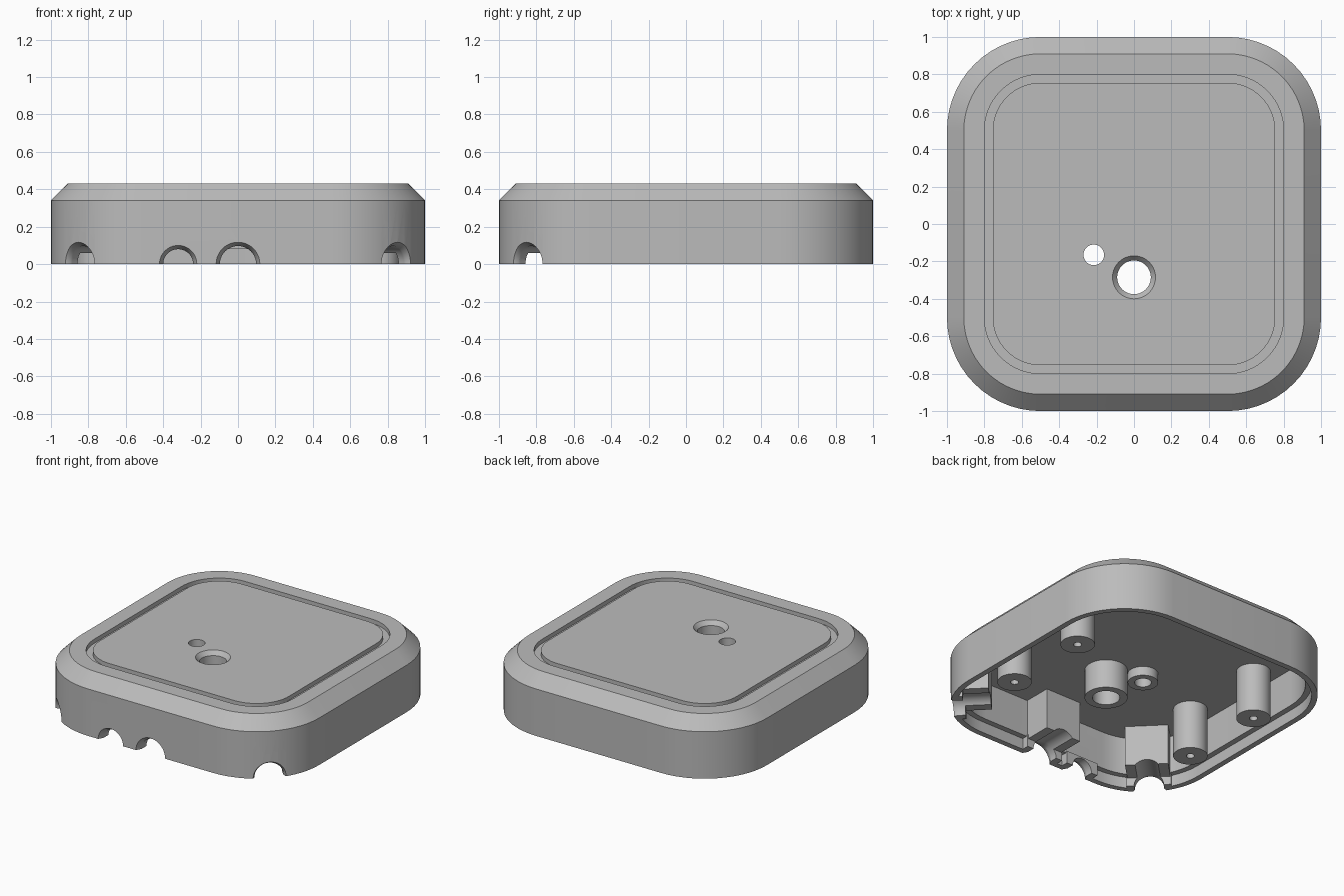
import bpy, bmesh, math
from mathutils import Matrix

if "Cube" in bpy.data.objects:
    bpy.data.objects.remove(bpy.data.objects["Cube"])

grey = bpy.data.materials.new("plain grey")
grey.use_nodes = True
colour = (0.5, 0.5, 0.5, 1)
grey.diffuse_color = colour
grey.node_tree.nodes["Principled BSDF"].inputs["Base Color"].default_value = colour


def finish(name, bm, matrix=Matrix()):
    bmesh.ops.recalc_face_normals(bm, faces=bm.faces)
    mesh = bpy.data.meshes.new(name)
    bm.to_mesh(mesh)
    bm.free()
    mesh.transform(matrix)
    mesh.materials.append(grey)
    ob = bpy.data.objects.new(name, mesh)
    bpy.context.collection.objects.link(ob)
    return ob


def loft(name, rings, matrix=Matrix()):
    """Skin a list of point rings and cap both ends."""
    bm = bmesh.new()
    loops = [[bm.verts.new(p) for p in ring] for ring in rings]
    n = len(loops[0])
    for a, b in zip(loops, loops[1:]):
        for i in range(n):
            j = (i + 1) % n
            bm.faces.new((a[i], a[j], b[j], b[i]))
    bm.faces.new(loops[0])
    bm.faces.new(loops[-1])
    return finish(name, bm, matrix)


def rounded_square(inset, z, steps=14):
    ring = []
    for k in range(4):
        cx, cy = ((.5, .5), (-.5, .5), (-.5, -.5), (.5, -.5))[k]
        for i in range(steps + 1):
            t = math.pi / 2 * (k + i / steps)
            r = .5 - inset
            ring.append((cx + r * math.cos(t), cy + r * math.sin(t), z))
    return ring


def lathe(name, profile, matrix=Matrix(), sides=40):
    rings = [[(r * math.cos(2 * math.pi * i / sides), r * math.sin(2 * math.pi * i / sides), z)
              for i in range(sides)] for r, z in profile]
    return loft(name, rings, matrix)


def block(name, x, y, z, matrix=Matrix()):
    """Box from x, y and z ranges."""
    return loft(name, [[(x[0], y[0], h), (x[1], y[0], h), (x[1], y[1], h), (x[0], y[1], h)]
                       for h in z], matrix)


def turn(angle):
    return Matrix.Rotation(math.radians(angle), 4, "Z")


parts, cutters = [], []

# Hollow shell: ceiling, inner wall, rim ledge, outer wall, chamfer, top groove
shell = [(.08, .352), (.08, .08), (.04, .08), (.04, 0), (0, 0), (0, .34), (.09, .43),
         (.2, .43), (.2, .4), (.245, .4), (.245, .43)]
parts.append(loft("case_shell", [rounded_square(*p) for p in shell]))

# Screw posts with blind holes
for sx in (-1, 1):
    for sy in (-1, 1):
        spot = Matrix.Translation((sx * .753, sy * .322, 0))
        lathe("screw_post", [(.027, .25), (.027, 0), (.113, 0), (.113, .36)], spot)

# Bosses around the two top openings
big = Matrix.Translation((0, -.285, 0))
small = Matrix.Translation((-.215, -.165, 0))
parts.append(lathe("large_boss", [(.141, .145), (.141, .36)], big))
parts.append(lathe("small_boss", [(.1, .286), (.1, .36)], small))
cutters.append(lathe("large_hole", [(.09, .05), (.09, .40), (.115, .43), (.115, .5)], big))
cutters.append(lathe("small_hole", [(.055, .2), (.055, .5)], small))

# Cable notches: heading, offset across, wall distance, radius, depth
lay = Matrix.Rotation(math.radians(90), 4, "X")
for heading, across, wall, r, depth in ((0, 0, 1, .117, .45), (0, -.32, 1, .1, .2),
                                        (45, 0, 1.207, .117, .4), (-45, 0, 1.207, .117, .4)):
    place = turn(heading) @ Matrix.Translation((across, 0, 0))
    cutters.append(lathe("cable_notch", [(r, wall + .1), (r, wall), (r - .02, wall - .035),
                                         (r - .02, wall - depth)], place @ lay))
    parts.append(block("notch_collar", (-r - .03, r + .03), (-wall + .035, -wall + .09),
                       (0, .09), place))

# Cable support blocks behind the wall
for heading, near, far in ((0, .72, .935), (45, .947, 1.15), (-45, .947, 1.15)):
    parts.append(block("cable_block", (-.142, .142), (-far, -near), (.06, .36), turn(heading)))

# Cut the openings, then drop the cutters
cut_set = bpy.data.collections.new("cutters")
for c in cutters:
    cut_set.objects.link(c)
for ob in parts:
    mod = ob.modifiers.new("openings", "BOOLEAN")
    mod.operand_type = "COLLECTION"
    mod.collection = cut_set
    mod.operation = "DIFFERENCE"
    mod.solver = "EXACT"
bpy.context.view_layer.update()
graph = bpy.context.evaluated_depsgraph_get()
cut_meshes = [bpy.data.meshes.new_from_object(ob.evaluated_get(graph)) for ob in parts]
for ob, mesh in zip(parts, cut_meshes):
    ob.modifiers.clear()
    ob.data = mesh
for c in cutters:
    bpy.data.objects.remove(c)
bpy.data.collections.remove(cut_set)

# Smooth the curved walls, keep edges crisp
bpy.ops.object.select_all(action="DESELECT")
for ob in bpy.context.collection.objects:
    if ob.type == "MESH":
        ob.select_set(True)
        bpy.context.view_layer.objects.active = ob
bpy.ops.object.shade_smooth_by_angle(angle=math.radians(30))
